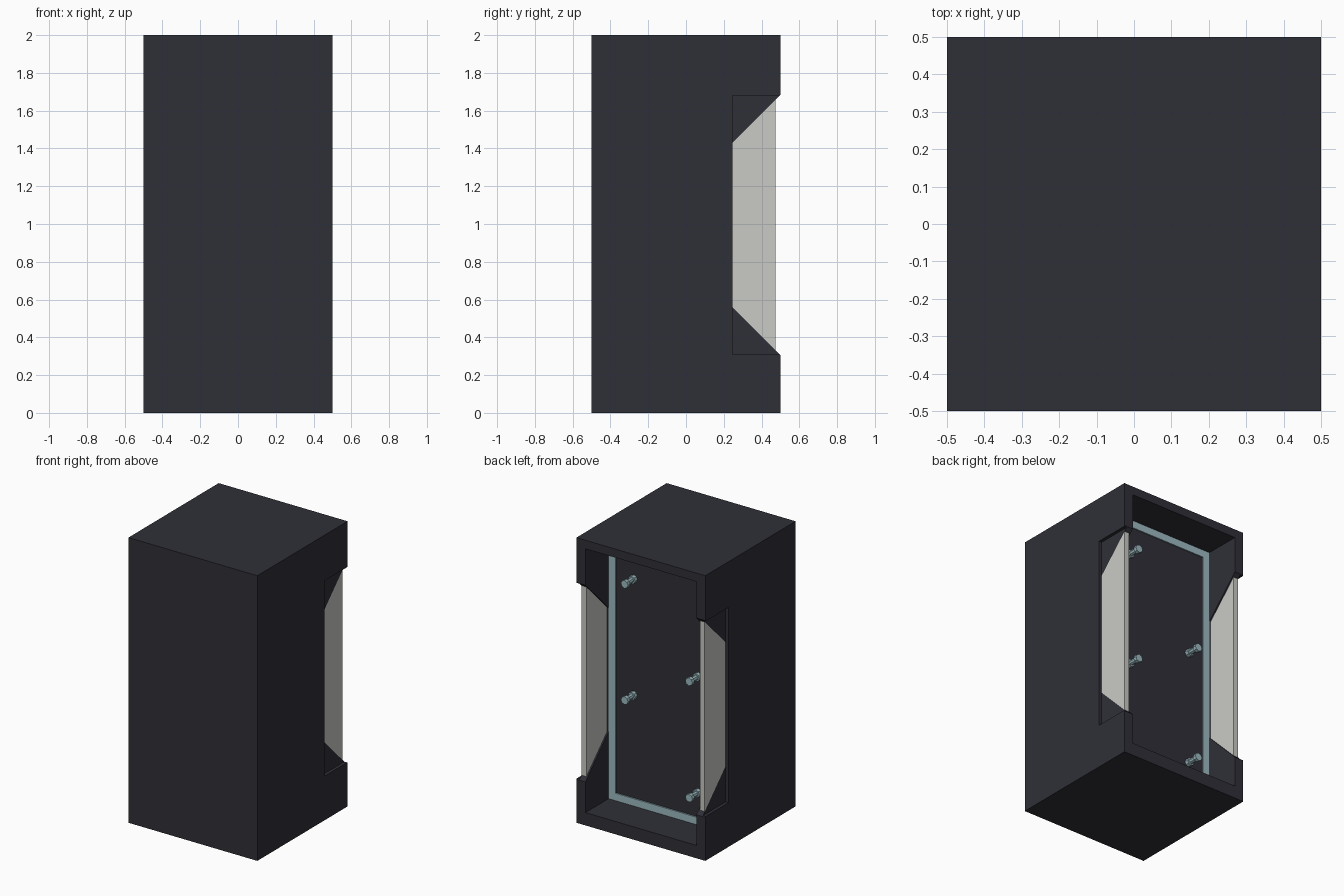
import bpy
import bmesh
from mathutils import Matrix

cube = bpy.data.objects.get("Cube")
if cube:
    bpy.data.objects.remove(cube, do_unlink=True)


def material(name, rgb):
    mat = bpy.data.materials.new(name)
    mat.use_nodes = True
    color = (*rgb, 1.0)
    mat.diffuse_color = color
    mat.node_tree.nodes["Principled BSDF"].inputs["Base Color"].default_value = color
    return mat


charcoal = material("charcoal", (0.028, 0.028, 0.039))
frosted = material("frosted pale grey", (0.59, 0.59, 0.56))
teal = material("pale teal", (0.33, 0.49, 0.53))


def finish(name, bm, mat):
    bmesh.ops.recalc_face_normals(bm, faces=bm.faces)
    mesh = bpy.data.meshes.new(name)
    bm.to_mesh(mesh)
    bm.free()
    mesh.materials.append(mat)
    obj = bpy.data.objects.new(name, mesh)
    bpy.context.collection.objects.link(obj)
    return obj


def prism(name, profile, x0, x1, mat):
    """Extrude a (y, z) profile from x0 to x1."""
    bm = bmesh.new()
    face = bm.faces.new([bm.verts.new((x0, y, z)) for y, z in profile])
    side = bmesh.ops.extrude_face_region(bm, geom=[face])["geom"]
    verts = [v for v in side if isinstance(v, bmesh.types.BMVert)]
    bmesh.ops.translate(bm, verts=verts, vec=(x1 - x0, 0, 0))
    return finish(name, bm, mat)


def box(name, xs, ys, zs, mat):
    (y0, y1), (z0, z1) = ys, zs
    return prism(name, [(y0, z0), (y1, z0), (y1, z1), (y0, z1)], *xs, mat)


def cut(target, cutter):
    mod = target.modifiers.new("cut", 'BOOLEAN')
    mod.operation = 'DIFFERENCE'
    mod.solver = 'EXACT'
    mod.object = cutter
    bpy.context.view_layer.objects.active = target
    bpy.ops.object.modifier_apply(modifier=mod.name)
    bpy.data.objects.remove(cutter, do_unlink=True)


def window_profile(y_end):
    """Side window outline that flares at 45 degrees toward the back."""
    flare = y_end - 0.245
    return [(0.245, 0.56), (y_end, 0.56 - flare),
            (y_end, 1.43 + flare), (0.245, 1.43)]


# Cabinet with a shallow alcove open at the back
INNER, FLOOR, CEILING, BACK = 0.43, 0.09, 1.94, 0.235
cabinet = box("cabinet", (-0.5, 0.5), (-0.5, 0.5), (0, 2), charcoal)
cut(cabinet, box("alcove_cutter", (-INNER, INNER), (BACK, 0.7),
                 (FLOOR, CEILING), charcoal))

# Recessed flared side windows
for s in (-1, 1):
    xs = sorted((s * 0.478, s * 0.6))
    cut(cabinet, box("recess_cutter", xs, (0.245, 0.7), (0.31, 1.68), charcoal))
cut(cabinet, prism("window_cutter", window_profile(0.6), -0.7, 0.7, charcoal))

for s, side in ((1, "left"), (-1, "right")):
    xs = sorted((s * 0.44, s * 0.478))
    prism(f"{side}_window_panel", window_profile(0.475), *xs, frosted)

# Light strip framing the alcove's rear wall
W, depth = 0.052, (BACK, BACK + 0.009)
for s, side in ((1, "left"), (-1, "right")):
    xs = sorted((s * INNER, s * (INNER - W)))
    box(f"{side}_light_strip", xs, depth, (FLOOR, CEILING), teal)
for side, z in (("bottom", FLOOR), ("top", CEILING - W)):
    box(f"{side}_light_strip", (W - INNER, INNER - W), depth, (z, z + W), teal)


# Stepped round pegs standing out from the rear wall
def peg(name, x, z):
    bm = bmesh.new()
    for y, radius, length in ((0.247, 0.028, 0.03), (0.29, 0.018, 0.07),
                              (0.327, 0.028, 0.026)):
        place = Matrix.Translation((x, y, z)) @ Matrix.Rotation(1.5708, 4, 'X')
        bmesh.ops.create_cone(bm, cap_ends=True, segments=8, radius1=radius,
                              radius2=radius, depth=length, matrix=place)
    return finish(name, bm, teal)


for side, x, heights in (("left", 0.24, (1.68, 0.865)),
                         ("right", -0.26, (1.13, 0.315))):
    for level, z in zip(("upper", "lower"), heights):
        peg(f"{side}_{level}_peg", x, z)
